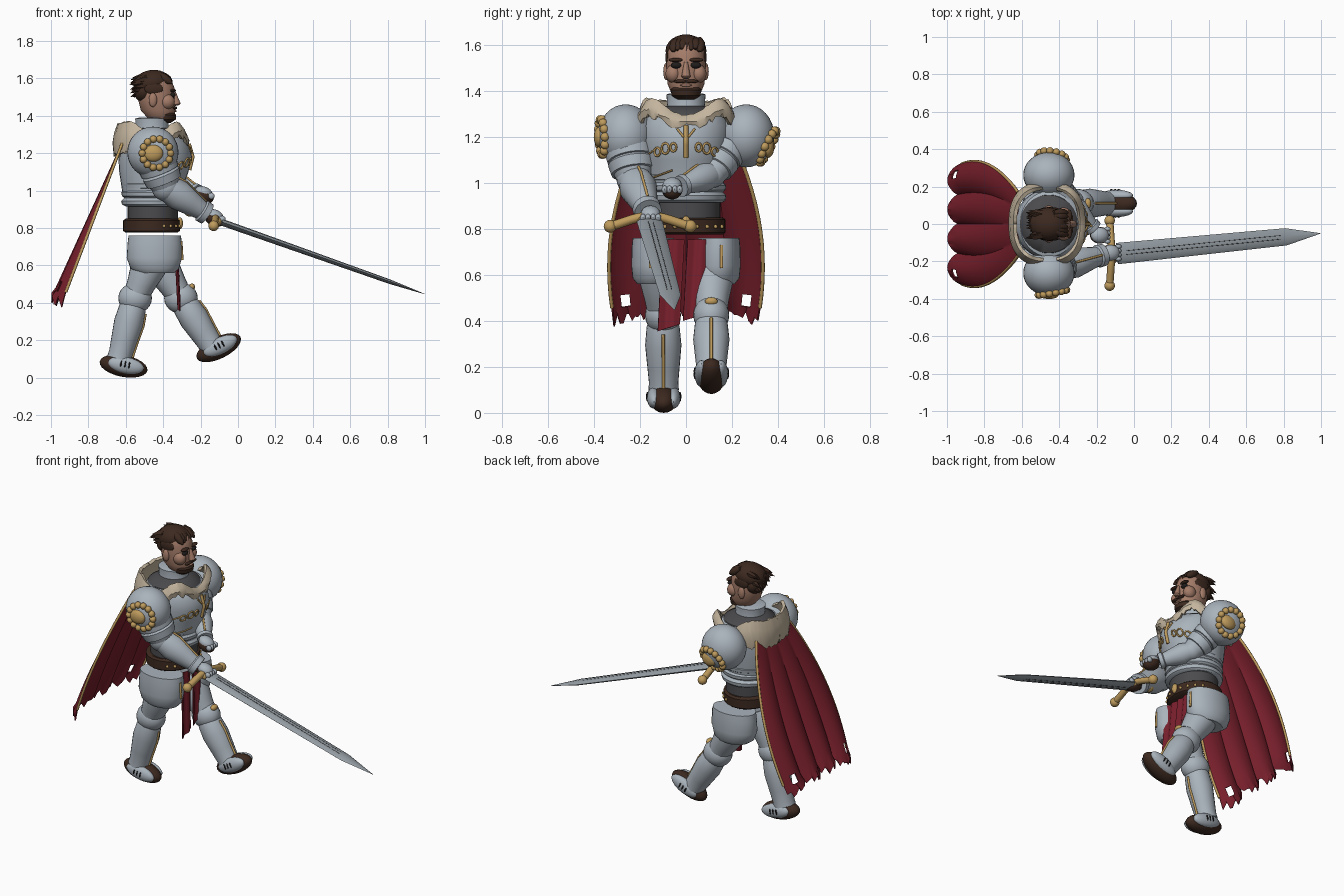
import bpy, bmesh, math, random
from mathutils import Vector, Matrix

random.seed(4)
if "Cube" in bpy.data.objects:
    bpy.data.objects.remove(bpy.data.objects["Cube"])


def material(name, r, g, b):
    m = bpy.data.materials.new(name)
    m.use_nodes = True
    m.diffuse_color = (r, g, b, 1)
    m.node_tree.nodes["Principled BSDF"].inputs["Base Color"].default_value = (r, g, b, 1)
    return m


STEEL = material("steel", .40, .45, .50)
BLADE = material("blade steel", .31, .35, .38)
GOLD = material("gold", .52, .33, .11)
LEATHER = material("leather", .045, .022, .014)
HAIR = material("hair", .045, .022, .014)
SKIN = material("skin", .37, .20, .14)
FUR = material("fur", .55, .46, .34)
MAIL = material("dark mail", .07, .07, .075)
RED = material("red cloth", .19, .014, .025)
BLACK = material("black", .015, .012, .012)


def finish(name, bm, mat):
    bmesh.ops.recalc_face_normals(bm, faces=bm.faces)
    for f in bm.faces:
        f.smooth = True
    for e in bm.edges:
        e.smooth = len(e.link_faces) == 2 and e.calc_face_angle(0) < .65
    me = bpy.data.meshes.new(name)
    bm.to_mesh(me)
    bm.free()
    me.materials.append(mat)
    ob = bpy.data.objects.new(name, me)
    bpy.context.collection.objects.link(ob)
    return ob


def ball(name, loc, radii, mat, pitch=0, seg=24):
    """Ellipsoid; positive pitch lifts its +x end."""
    bm = bmesh.new()
    m = Matrix.Translation(loc) @ Matrix.Rotation(-pitch, 4, 'Y') @ Matrix.Diagonal((*radii, 1))
    bmesh.ops.create_uvsphere(bm, u_segments=seg, v_segments=seg // 2, radius=1, matrix=m)
    return finish(name, bm, mat)


def loft(name, rings, mat, n=32):
    """Capped skin over ellipses given as (centre, u axis, v axis)."""
    bm = bmesh.new()
    rows = [[bm.verts.new(c + u * math.cos(i * math.tau / n) + v * math.sin(i * math.tau / n))
             for i in range(n)] for c, u, v in rings]
    for a, b in zip(rows, rows[1:]):
        for i in range(n):
            bm.faces.new((a[i], a[(i + 1) % n], b[(i + 1) % n], b[i]))
    bm.faces.new(rows[0])
    bm.faces.new(rows[-1])
    return finish(name, bm, mat)


def body(name, rows, mat, y=0):
    """Upright shape from rows of (z, back x, front x, half width)."""
    return loft(name, [(Vector(((a + b) / 2, y, z)), Vector(((b - a) / 2, 0, 0)), Vector((0, w, 0)))
                       for z, a, b, w in rows], mat)


def limb(name, a, b, profile, mat, n=24, size=1):
    """Round shape along a-b from (position, radius) pairs."""
    a, b = Vector(a), Vector(b)
    d = (b - a).normalized()
    u = d.cross(Vector((0, 1, 0))).normalized()
    v = d.cross(u)
    return loft(name, [(a.lerp(b, t), u * r * size, v * r * size) for t, r in profile], mat, n)


def tube(name, pts, r, mat, closed=False):
    cu = bpy.data.curves.new(name, 'CURVE')
    cu.dimensions, cu.bevel_depth, cu.bevel_resolution, cu.use_fill_caps = '3D', r, 2, True
    sp = cu.splines.new('POLY')
    sp.points.add(len(pts) - 1)
    for p, co in zip(sp.points, pts):
        p.co = (*co, 1)
    sp.use_cyclic_u = closed
    cu.materials.append(mat)
    bpy.context.collection.objects.link(bpy.data.objects.new(name, cu))


def sheet(name, f, nu, nv, mat, thick, skip=lambda u, v: False):
    """Cloth from f(u, v) with u in -1..1 and v in 0..1."""
    bm = bmesh.new()
    g = [[bm.verts.new(f(2 * i / nu - 1, j / nv)) for i in range(nu + 1)] for j in range(nv + 1)]
    for j in range(nv):
        for i in range(nu):
            if not skip(2 * (i + .5) / nu - 1, (j + .5) / nv):
                bm.faces.new((g[j][i], g[j][i + 1], g[j + 1][i + 1], g[j + 1][i]))
    mod = finish(name, bm, mat).modifiers.new("thickness", 'SOLIDIFY')
    mod.thickness, mod.offset = thick, 0


# Breastplate, mail and belt
CHEST = [(.92, -.60, -.31, .155), (1.0, -.62, -.30, .165), (1.1, -.635, -.265, .18), (1.18, -.64, -.245, .19),
         (1.25, -.63, -.265, .19), (1.29, -.61, -.30, .175), (1.31, -.56, -.36, .12)]
body("breastplate", CHEST, STEEL)
body("mail_collar", [(1.26, -.625, -.285, .172), (1.30, -.605, -.305, .155), (1.335, -.55, -.37, .09)], MAIL)
body("gorget", [(1.3, -.55, -.36, .09), (1.34, -.545, -.372, .082), (1.385, -.55, -.37, .085), (1.39, -.53, -.4, .07)], STEEL)
body("mail_waist", [(.8, -.59, -.32, .15), (.93, -.59, -.32, .15)], MAIL)
body("belt", [(.775, -.60, -.325, .16), (.785, -.615, -.31, .172), (.84, -.615, -.31, .172), (.85, -.60, -.325, .16)], LEATHER)
for k in range(3):
    z = .915 + .045 * k
    body("waist_plate", [(z, -.60, -.31, .16), (z + .01, -.62, -.295, .172), (z + .03, -.625, -.29, .175),
                         (z + .045, -.61, -.30, .16)], STEEL)
for k in range(-4, 5):
    a = k * .28
    ball("belt_stud", (-.4625 + .154 * math.cos(a), .173 * math.sin(a), .81), (.009,) * 3, GOLD, seg=10)
ball("belt_buckle", (-.312, 0, .825), (.018, .02, .032), GOLD)


def on_chest(y, z, lift=.003):
    for p, q in zip(CHEST, CHEST[1:]):
        if p[0] <= z <= q[0]:
            a, b, w = (p[i] + (q[i] - p[i]) * (z - p[0]) / (q[0] - p[0]) for i in (1, 2, 3))
            return ((a + b) / 2 + (b - a) / 2 * math.sqrt(1 - (y / w) ** 2) + lift, y, z)


# Gold scrollwork on the chest
tube("emblem_bar", [on_chest(0, 1.11 + .014 * k) for k in range(11)], .010, GOLD)
for s in (-1, 1):
    for cy, cz, r in ((.055, 1.155, .018), (.09, 1.15, .023), (.125, 1.135, .018)):
        tube("emblem_scroll", [on_chest(s * (cy + r * .7 * math.cos(k * .524)), cz + r * math.sin(k * .524))
                               for k in range(12)], .005, GOLD, True)
    tube("emblem_vine", [on_chest(s * (.01 + .004 * k), 1.2 + .005 * k) for k in range(8)], .005, GOLD)
    tube("emblem_tail", [on_chest(s * (.13 + .004 * k), 1.15 - .003 * k) for k in range(10)], .004, GOLD)
    tube("waist_trim", [on_chest(s * (.06 + .008 * k), 1.055 - .003 * k, .006) for k in range(11)], .004, GOLD)


# Fur collar: high at the back and front corners, a narrow roll at the throat
def fur(u, v):
    a = u * math.pi
    c, s = math.cos(a), math.sin(a)
    back = max(0, -c)
    top = 1.29 + .07 * math.sin(2 * a) ** 2 * (1 - back) + .065 * back ** .5
    depth = .035 + .04 * abs(s) + .115 * back ** .5
    r = (.9, .99, 1.03, 1.0)[min(3, round(v * 3))]
    ragged = random.uniform(-.02, .008) if v == 1 else random.uniform(-.004, .004)
    return (-.465 + .19 * r * math.copysign(abs(c) ** .8, c), .212 * r * math.copysign(abs(s) ** .8, s),
            top - depth * v + ragged)


sheet("fur_collar", fur, 96, 3, FUR, .02)


# Cape with four folds, torn hem and gold edges
def cape(u, v):
    fold = abs(math.sin(math.tau * u)) ** .8
    tear = random.uniform(-.025, .03) if v == 1 else 0
    return (-.62 - .322 * v - .053 * v * fold, u * (.17 + .165 * math.sin(2.1 * v ** .9)),
            1.25 - .82 * v + tear - .03 * v * u * u)


sheet("cape", cape, 48, 16, RED, .008, lambda u, v: .74 < abs(u) < .88 and .88 < v < .95)
for s in (-1, 1):
    tube("cape_edge", [cape(s, k / 15) for k in range(15)], .008, GOLD)
    # Front cloth strips
    sheet("front_cloth", lambda u, v: (-.335 + .02 * v + .006 * math.sin(5 * u), s * .055 + u * .048 - .02 * v,
                                       .755 - (.385 if s < 0 else .34) * v + .015 * u * v), 8, 6, RED, .006)

# Shoulders with beaded gold rosettes
for s, drop in ((-1, -.05), (1, -.5)):
    c = Vector((-.455, s * .262, 1.205))
    ball("pauldron", c, (.137, .122, .137), STEEL, seg=32)
    out = Vector((.18, s, drop)).normalized()
    e1 = out.cross(Vector((0, 0, 1))).normalized() * -s
    e2 = out.cross(e1)
    for k in range(14):
        a = k * math.tau / 14
        ball("rosette_bead", c + out * .106 + (e1 * math.cos(a) + e2 * math.sin(a)) * .077, (.02,) * 3, GOLD, seg=12)
    ball("rosette_boss", c + out * .112 + e1 * s * -.018, (.052, .026, .045), GOLD)

# Arms and hands; the right hand holds the sword
ARM = [(0, .085), (.3, .095), (.34, .108), (.55, .104), (.56, .094), (.62, .104), (.85, .096), (.86, .085), (1, .075)]
FORE = [(0, .045), (.06, .072), (.3, .082), (.6, .066), (.85, .052), (.88, .062), (1, .06)]
for side, size, sh, el, wr in (("right", 1, (-.455, -.255, 1.2), (-.385, -.225, 1.02), (-.165, -.165, .875)),
                               ("left", .78, (-.45, .22, 1.2), (-.345, .115, 1.04), (-.215, -.025, .985))):
    limb(side + "_upper_arm", sh, el, ARM, STEEL, size=size)
    ball(side + "_elbow", el, (.078 * size,) * 3, STEEL)
    limb(side + "_forearm", el, wr, FORE, STEEL, size=size)
    e, w = Vector(el), Vector(wr)
    d = (w - e).normalized()
    up = (Vector((0, 0, 1)) - d * d.z).normalized() * size
    tube(side + "_forearm_trim", [e.lerp(w, t) + up * r for t, r in ((.12, .08), (.3, .083), (.6, .067), (.85, .054))],
         .006, GOLD)
    hand = w + d * .05
    ball(side + "_palm", hand, (.055, .045, .04), LEATHER, -.4)
    ball(side + "_hand_plate", hand + Vector((0, 0, .018)), (.05, .042, .032), STEEL, -.4)
    for k in range(4):
        ball(side + "_knuckle", hand + Vector((.04, -.033 + .022 * k, 0)), (.018, .013, .018), STEEL, seg=12)

# Sword with blunt-edged blade
base, tip = Vector((-.09, -.158, .832)), Vector((.998, -.05, .447))
d = (tip - base).normalized()
side = d.cross(Vector((0, 0, 1))).normalized()
up = side.cross(d)
loft("blade", [(base.lerp(tip, t), side * w, up * h) for t, w, h in
               ((0, .057, .018), (.83, .046, .012), (1, .001, .001))], BLADE, 8)
for s in (-1, 1):
    for o in (-.01, .01):
        tube("blade_groove", [base.lerp(tip, t) + side * o + up * s * h for t, h in ((.04, .0155), (.8, .0098))],
             .0022, MAIL)
limb("sword_grip", base - d * .17, base, [(0, .017), (.5, .021), (1, .018)], LEATHER, 12)
ball("pommel", base - d * .18, (.03, .03, .03), GOLD)
guard = [base + d * -.03 + Vector((-.012 * abs(k) / 6, .005 + .029 * k, .025 * math.cos(k * .4) - .012))
         for k in range(-6, 7)]
tube("guard", guard, .02, GOLD)
for p in (guard[0], guard[-1]):
    ball("guard_end", p, (.028,) * 3, GOLD)
ball("guard_block", base + d * -.02, (.03, .05, .026), GOLD, -.34)

# Legs in mid stride
for side, s, knee, ankle, foot, tilt in (
        ("right", -1, (-.55, -.1, .425), (-.635, -.097, .1), (-.612, -.097, .062), -.19),
        ("left", 1, (-.305, .11, .425), (-.135, .11, .16), (-.103, .11, .16), .46)):
    body(side + "_hip_plate", [(.76, -.585, -.305, .09), (.72, -.59, -.30, .094), (.64, -.595, -.30, .096),
                               (.585, -.575, -.315, .09), (.56, -.54, -.34, .07)], STEEL, s * .142)
    limb(side + "_thigh", (-.45, s * .115, .66), knee, [(0, .09), (.3, .095), (.7, .076), (1, .065)], STEEL)
    ball(side + "_knee", knee, (.09, .078, .083), STEEL)
    limb(side + "_shin", knee, ankle, [(0, .055), (.16, .072), (.4, .079), (.7, .07), (.9, .064), (1, .066)], STEEL)
    k, a = Vector(knee), Vector(ankle)
    d = (a - k).normalized()
    fwd = Vector((-d.z, 0, d.x))
    tube(side + "_shin_trim", [k.lerp(a, t) + fwd * r for t, r in ((.2, .075), (.4, .08), (.7, .071), (.95, .066))],
         .007, GOLD)
    ball(side + "_knee_badge", k + Vector((.058, 0, .06)), (.018, .028, .018), GOLD)
    tube(side + "_hip_trim", [(-.304, s * .155, .73), (-.298, s * .155, .63)], .007, GOLD)
    # Shoe with steel side plates and dark slots
    c = Vector(foot)
    ball(side + "_shoe", c, (.13, .062, .058), LEATHER, tilt)
    rot = Matrix.Rotation(-tilt, 3, 'Y')
    for q in (-1, 1):
        ball(side + "_shoe_plate", c + rot @ Vector((.012, q * .042, .006)), (.098, .031, .044), STEEL, tilt)
        for n in range(3):
            ball(side + "_shoe_slot", c + rot @ Vector((-.015 + .022 * n, q * .071, .01)), (.005, .006, .018), BLACK,
                 tilt, seg=8)

# Head and face
body("head", [(1.365, -.46, -.365, .04), (1.385, -.48, -.342, .062), (1.43, -.52, -.335, .08), (1.49, -.535, -.338, .086),
              (1.55, -.54, -.34, .086), (1.6, -.52, -.36, .075), (1.63, -.48, -.4, .04)], SKIN)
body("chin_beard", [(1.362, -.45, -.36, .04), (1.38, -.45, -.333, .062), (1.405, -.44, -.33, .066), (1.415, -.43, -.34, .06)], HAIR)
limb("nose", (-.34, 0, 1.525), (-.325, 0, 1.455), [(0, .008), (.6, .016), (.9, .02), (1, .012)], SKIN, 12)
ball("lips", (-.336, 0, 1.425), (.008, .026, .006), SKIN)
for s in (-1, 1):
    ball("ear", (-.455, s * .085, 1.485), (.022, .014, .038), SKIN)
    ball("cheek", (-.378, s * .055, 1.475), (.04, .034, .04), SKIN)
    ball("eye", (-.348, s * .042, 1.512), (.014, .024, .014), BLACK)
    ball("eyebrow", (-.347, s * .045, 1.535), (.016, .032, .009), HAIR)
    ball("moustache", (-.337, s * .024, 1.442), (.012, .03, .008), HAIR)
    ball("sideburn", (-.45, s * .08, 1.545), (.05, .01, .03), HAIR)

# Swept-back hair
ball("hair_cap", (-.46, 0, 1.575), (.1, .089, .07), HAIR, .15)
ball("hair_back", (-.505, 0, 1.53), (.05, .08, .06), HAIR)
for k in range(26):
    y = random.uniform(-.075, .075)
    start = Vector((-.49, y * .8, random.uniform(1.53, 1.61)))
    end = start + Vector((random.uniform(-.09, -.065), y * .25, random.uniform(-.045, 0)))
    limb("hair_lock", start, end, [(0, .02), (.5, .016), (1, .001)], HAIR, 6)
for k in range(7):
    y = -.06 + .02 * k
    limb("hair_fringe", (-.43, y * .8 + .012, 1.625), (-.352, y, 1.572 + .006 * (k % 3)),
         [(0, .012), (.4, .024), (.75, .02), (1, .004)], HAIR, 10)
